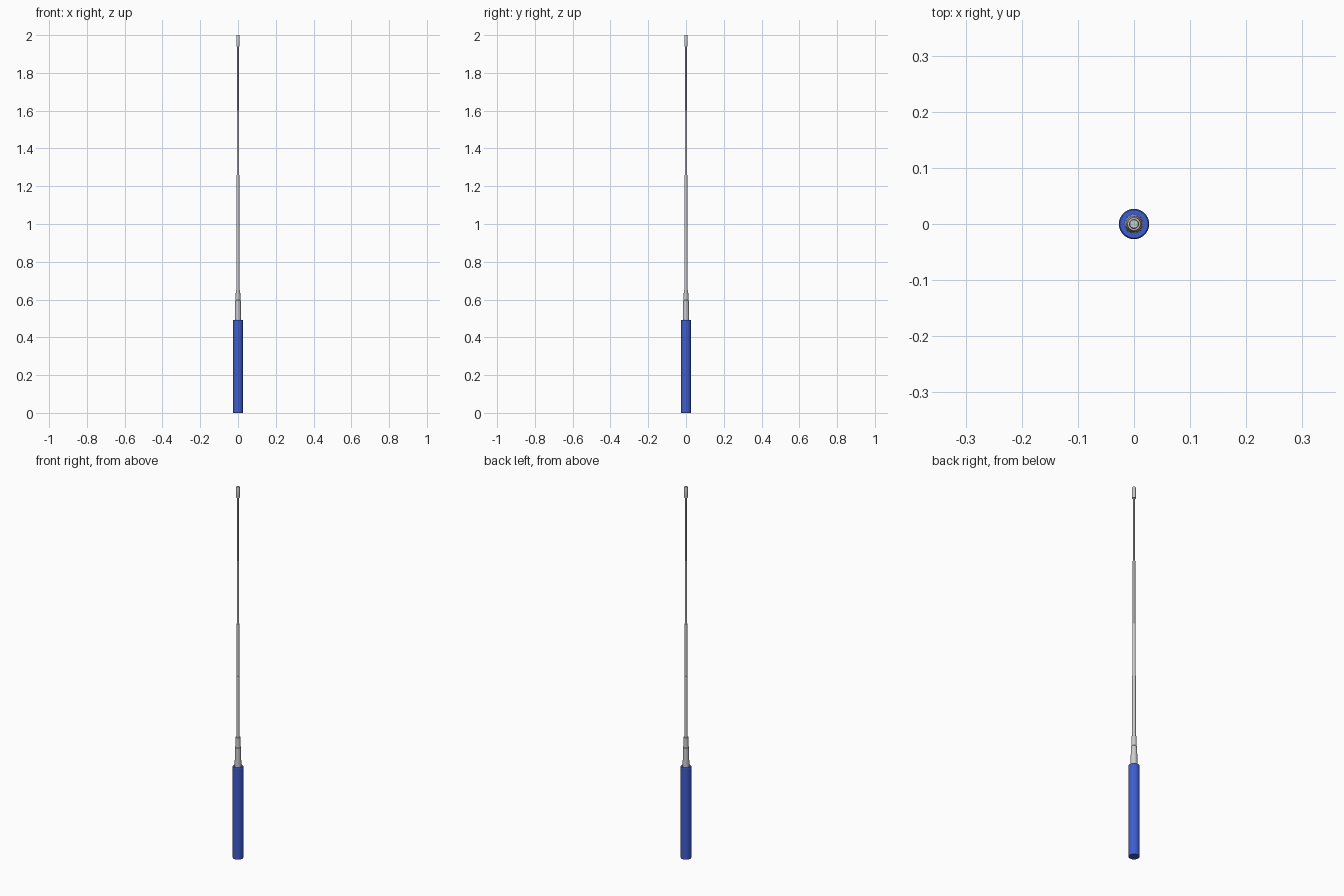
import bpy, bmesh, math

if "Cube" in bpy.data.objects:
    bpy.data.objects.remove(bpy.data.objects["Cube"])

SIDES = 32


def lathe(name, profile, material=None):
    """Closed solid of revolution about z from (radius, height) points."""
    bm = bmesh.new()
    rings = []
    for r, z in profile:
        rings.append([bm.verts.new((r * math.cos(2 * math.pi * i / SIDES),
                                    r * math.sin(2 * math.pi * i / SIDES), z))
                      for i in range(SIDES)])
    for a, b in zip(rings, rings[1:]):
        for i in range(SIDES):
            j = (i + 1) % SIDES
            bm.faces.new((a[i], a[j], b[j], b[i]))
    bm.faces.new(rings[0][::-1])
    bm.faces.new(rings[-1])
    mesh = bpy.data.meshes.new(name)
    bm.to_mesh(mesh)
    bm.free()
    obj = bpy.data.objects.new(name, mesh)
    bpy.context.collection.objects.link(obj)
    if material:
        mesh.materials.append(material)
    bpy.ops.object.select_all(action='DESELECT')
    obj.select_set(True)
    bpy.context.view_layer.objects.active = obj
    bpy.ops.object.shade_smooth_by_angle(angle=math.radians(30))
    return obj


blue = bpy.data.materials.new("blue_grip")
blue.diffuse_color = (0.05, 0.11, 0.62, 1)
blue.use_nodes = True
blue.node_tree.nodes["Principled BSDF"].inputs["Base Color"].default_value = blue.diffuse_color

# Grip with slightly softened ends
lathe("handle", [(0.025, 0), (0.027, 0.003), (0.027, 0.490), (0.025, 0.493)], blue)

# Stepped metal collar above the grip
lathe("collar", [(0.0165, 0.48), (0.0165, 0.493), (0.0145, 0.595),
                 (0.013, 0.597), (0.0115, 0.65)])

# Telescoping tubes, each nested in the one below
tubes = [(0.64, 0.98, 0.0085), (0.97, 1.26, 0.0072),
         (1.25, 1.60, 0.0060), (1.59, 1.95, 0.0046)]
for n, (z0, z1, r) in enumerate(tubes, 1):
    lathe(f"tube_{n}", [(r, z0), (r, z1)])

# End cap
lathe("tip", [(0.0085, 1.94), (0.0088, 1.942), (0.0088, 1.996), (0.0072, 2.0)])
